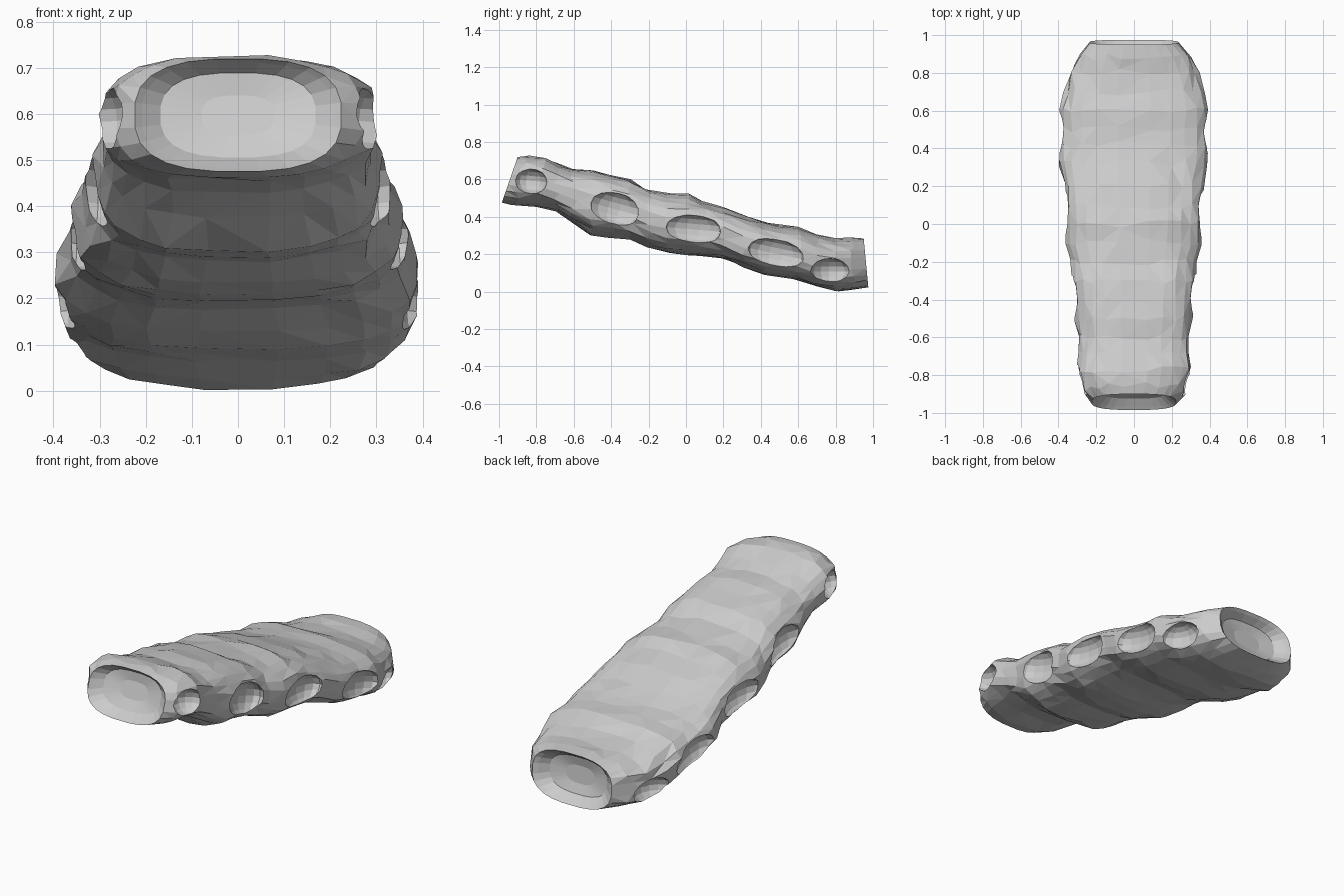
import bpy, bmesh, math, random
from mathutils import Matrix, Euler

if "Cube" in bpy.data.objects:
    bpy.data.objects.remove(bpy.data.objects["Cube"])

random.seed(4)
SIDES = 24

# body stations: y at top, y at bottom, half width, z top, z bottom
STATIONS = [
    (-.90, -.985, .225, .72, .475), (-.85, -.92, .275, .725, .462),
    (-.77, -.80, .305, .72, .455), (-.69, -.70, .29, .68, .43),
    (-.60, -.60, .295, .655, .375), (-.50, -.50, .312, .645, .30),
    (-.40, -.40, .312, .625, .285), (-.30, -.30, .325, .60, .28),
    (-.20, -.20, .335, .545, .235), (-.10, -.10, .36, .525, .205),
    (0, 0, .36, .52, .195), (.10, .10, .36, .485, .19),
    (.20, .20, .37, .45, .175), (.32, .32, .395, .40, .125),
    (.42, .42, .395, .37, .09), (.50, .50, .392, .355, .075),
    (.60, .60, .395, .345, .062), (.70, .70, .375, .305, .025),
    (.80, .80, .345, .285, .003), (.88, .89, .30, .288, .008),
    (.95, .975, .235, .285, .022),
]


def section(st, shrink=1.0, push=0.0):
    """Rounded-box ring across the body."""
    yt, yb, w, zt, zb = st
    pts = []
    for i in range(SIDES):
        a = 2 * math.pi * (i + .5) / SIDES
        c, s = math.cos(a), math.sin(a)
        e = 2 / 2.7
        u = math.copysign(abs(c) ** e, c) * shrink
        v = math.copysign(abs(s) ** e, s) * shrink
        t = (v + 1) / 2
        pts.append((u * w, yb + (yt - yb) * t + push, zb + (zt - zb) * t))
    return pts


# segmented body with a dished hollow at each end
rings = [section(STATIONS[0], .35, .065), section(STATIONS[0], .75, .05),
         section(STATIONS[0], .93, .015)]
rings += [section(s) for s in STATIONS]
rings += [section(STATIONS[-1], .90, -.015), section(STATIONS[-1], .72, -.055),
          section(STATIONS[-1], .35, -.07)]

bm = bmesh.new()
loops = [[bm.verts.new(p) for p in r] for r in rings]
for a, b in zip(loops, loops[1:]):
    for i in range(SIDES):
        j = (i + 1) % SIDES
        bm.faces.new((a[i], a[j], b[j], b[i]))
bm.faces.new(loops[0])
bm.faces.new(loops[-1])
for ring in loops[4:-4]:
    for v in ring:
        v.co.x += random.uniform(-.006, .006)
        v.co.y += random.uniform(-.02, .02)
        v.co.z += random.uniform(-.003, .005)
bmesh.ops.recalc_face_normals(bm, faces=bm.faces)
bmesh.ops.triangulate(bm, faces=bm.faces)
mesh = bpy.data.meshes.new("body")
bm.to_mesh(mesh)
bm.free()
body = bpy.data.objects.new("body", mesh)
bpy.context.collection.objects.link(body)

# side sockets: surface x, y, z, depth, half length, half height, turn, slope
SOCKETS = [
    (.295, -.83, .59, .08, .09, .068, -25, -5),
    (.315, -.38, .442, .065, .14, .088, 5, -15),
    (.36, .04, .333, .065, .155, .078, 4, -5),
    (.395, .48, .203, .065, .155, .08, 0, -12),
    (.345, .77, .108, .075, .11, .07, 22, 0),
]
bm = bmesh.new()
for x, y, z, d, l, h, turn, slope in SOCKETS:
    for side in (1, -1):
        rot = Euler((math.radians(slope), 0, math.radians(turn))).to_matrix().to_4x4()
        m = Matrix.Translation((x, y, z)) @ rot @ Matrix.Diagonal((d, l, h, 1))
        m = Matrix.Diagonal((side, 1, 1, 1)) @ m
        bmesh.ops.create_uvsphere(bm, u_segments=14, v_segments=8, radius=1, matrix=m)
bmesh.ops.recalc_face_normals(bm, faces=bm.faces)
mesh = bpy.data.meshes.new("socket_cutter")
bm.to_mesh(mesh)
bm.free()
cutter = bpy.data.objects.new("socket_cutter", mesh)
bpy.context.collection.objects.link(cutter)
cutter.hide_render = True
cutter.hide_set(True)
cutter.display_type = 'WIRE'

cut = body.modifiers.new("sockets", 'BOOLEAN')
cut.operation = 'DIFFERENCE'
cut.solver = 'EXACT'
cut.object = cutter
